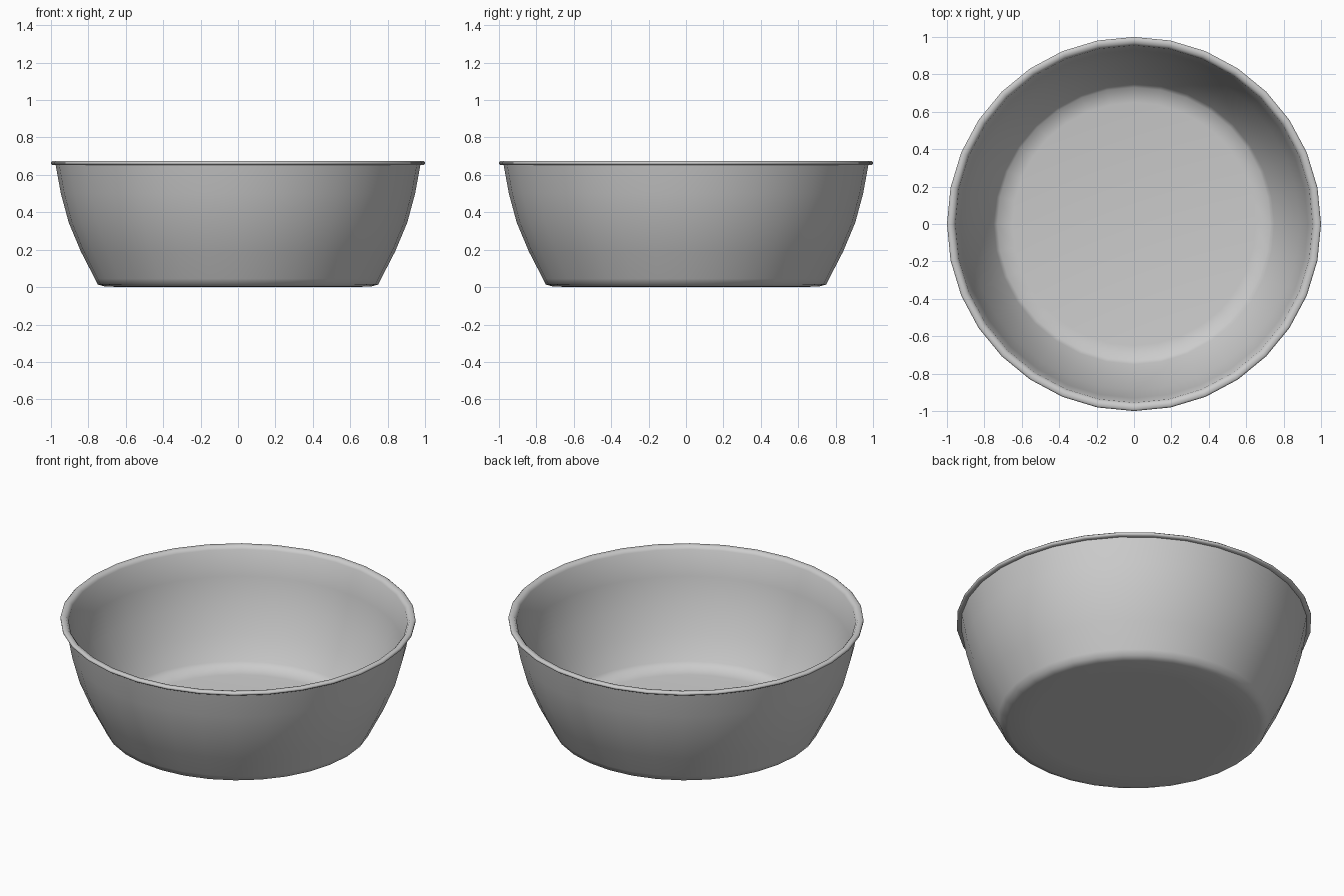
import bpy, bmesh
from math import cos, sin, pi, radians

if "Cube" in bpy.data.objects:
    bpy.data.objects.remove(bpy.data.objects["Cube"])

SIDES = 32

# Closed cross-section: outer base, outer wall, rolled rim, inner wall, floor
profile = [
    (0.58, 0.0), (0.71, 0.003), (0.75, 0.014),
    (0.765, 0.045), (0.84, 0.19), (0.905, 0.345), (0.947, 0.5), (0.975, 0.653),
    (0.992, 0.653), (1.0, 0.659), (1.0, 0.668), (0.992, 0.675),
    (0.968, 0.672), (0.955, 0.655),
    (0.93, 0.5), (0.887, 0.345), (0.822, 0.19), (0.75, 0.055),
    (0.73, 0.03), (0.65, 0.018),
]


def lathe(name, points, sides):
    bm = bmesh.new()
    rings = [[bm.verts.new((r * cos(2 * pi * i / sides), r * sin(2 * pi * i / sides), z))
              for i in range(sides)] for r, z in points]
    for low, high in zip(rings, rings[1:]):
        for i in range(sides):
            j = (i + 1) % sides
            bm.faces.new((low[i], low[j], high[j], high[i]))
    # Underside and floor discs
    bm.faces.new(rings[0][::-1])
    bm.faces.new(rings[-1])
    bmesh.ops.recalc_face_normals(bm, faces=bm.faces)
    mesh = bpy.data.meshes.new(name)
    bm.to_mesh(mesh)
    bm.free()
    obj = bpy.data.objects.new(name, mesh)
    bpy.context.collection.objects.link(obj)
    return obj


# Bowl
bowl = lathe("bowl", profile, SIDES)
bpy.context.view_layer.objects.active = bowl
bowl.select_set(True)
bpy.ops.object.shade_smooth_by_angle(angle=radians(60))
